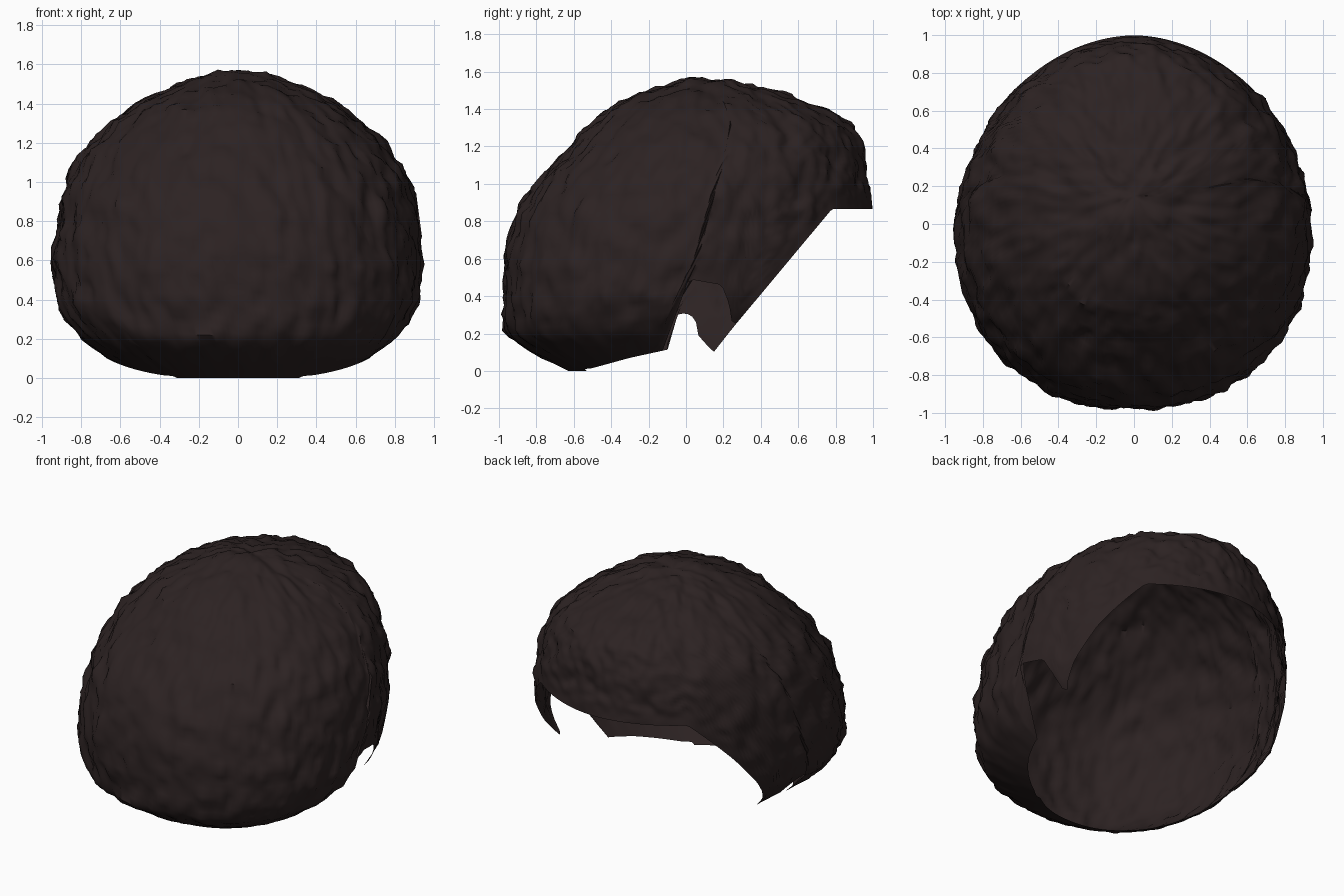
import bpy, bmesh, math
from mathutils import Vector, noise

if "Cube" in bpy.data.objects:
    bpy.data.objects.remove(bpy.data.objects["Cube"])

COLS, ROWS, TOP = 256, 46, 1.565

# Horizontal sections: height, half width, front y, back y, y of widest point
SECTIONS = [
    (1.565, 0, .15, .15, .15), (1.55, .14, -.06, .30, .14),
    (1.5, .30, -.21, .48, .15), (1.45, .42, -.34, .62, .16),
    (1.4, .52, -.43, .77, .18), (1.3, .66, -.54, .90, .19),
    (1.2, .76, -.63, .95, .17), (1.1, .83, -.72, .97, .13),
    (1.0, .88, -.81, .985, .09), (.85, .92, -.91, 1.0, .05),
    (.6, .945, -.98, 1.0, -.02), (.4, .93, -.985, 1.0, -.12),
    (.3, .885, -.98, 1.0, -.17), (.2, .80, -.97, 1.0, -.2),
    (.1, .67, -.83, 1.0, -.2), (.04, .55, -.71, 1.0, -.2),
    (0, .46, -.63, 1.0, -.2)]

# Rim height by y, with a different ear notch on each side
FRONT_RIM = [(-2, 0), (-.63, 0), (-.5, .015), (-.3, .07), (-.07, .12)]
BACK_RIM = [(.25, .23), (.78, .865), (2, .865)]
RIGHT_NOTCH = [(-.05, .3), (-.03, .42), (.02, .49), (.19, .46), (.23, .36)]
LEFT_NOTCH = [(-.05, .3), (0, .31), (.05, .28), (.065, .19), (.12, .13), (.14, .09)]


def lerp_table(table, x):
    """Linear lookup in rows sorted by their first value."""
    for a, b in zip(table, table[1:]):
        if x <= b[0]:
            k = (x - a[0]) / (b[0] - a[0])
            return [p + (q - p) * k for p, q in zip(a[1:], b[1:])]
    return table[-1][1:]


# Square-root spacing keeps the crown round
DEPTHS = [(math.sqrt(TOP - s[0]),) + s[1:] for s in SECTIONS]


def section_point(angle, z):
    """Point of the smooth head form at a height."""
    c, sn = math.cos(angle), math.sin(angle)
    half, front, back, mid = lerp_table(DEPTHS, math.sqrt(max(0, TOP - z)))
    power = 2 / 2.15 if sn < 0 else 2 / 1.88
    reach = (back - mid) if sn > 0 else (mid - front)
    return Vector((half * math.copysign(abs(c) ** power, c),
                   mid + reach * math.copysign(abs(sn) ** power, sn), z))


def rim_height(angle):
    """Height where a column first meets the rim, going down."""
    rim = FRONT_RIM + (RIGHT_NOTCH if math.cos(angle) > 0 else LEFT_NOTCH) + BACK_RIM

    def below(z):
        return z < lerp_table(rim, section_point(angle, z).y)[0]
    z = .95
    while z > 0 and not below(z):
        z -= .01
    if z <= 0:
        return 0
    low, high = z, z + .01
    for _ in range(7):
        z = (low + high) / 2
        low, high = (z, high) if below(z) else (low, z)
    return high


def shell_point(angle, rim, s):
    """Point on the shell, s from crown (0) to rim (1)."""
    w = .5 * s * s + .25 * (1 - math.cos(math.pi * s))
    p = section_point(angle, TOP - (TOP - rim) * w)
    # Clumpy surface that calms down toward the rim
    fade = min(1, (1 - s) / .15)
    bump = .026 * noise.noise(p * 8) + .02 * noise.noise(p * 17) - .006
    # One small tuft on the front
    bump += .03 * max(0, 1 - (p - Vector((.45, -.74, .95))).length / .06)
    return p + (p - Vector((0, 0, .6))).normalized() * bump * fade


# Shell: columns running from the crown to the rim
bm = bmesh.new()
angles = [2 * math.pi * i / COLS for i in range(COLS)]
rims = [rim_height(a) for a in angles]
crown = bm.verts.new(shell_point(0, rims[0], 0))
rings = [[bm.verts.new(shell_point(a, r, j / ROWS)) for a, r in zip(angles, rims)]
         for j in range(1, ROWS + 1)]
for i in range(COLS):
    k = (i + 1) % COLS
    bm.faces.new((crown, rings[0][i], rings[0][k]))
    for upper, lower in zip(rings, rings[1:]):
        bm.faces.new((upper[i], lower[i], lower[k], upper[k]))

# Even out the dense fan of triangles near the crown
bmesh.ops.remove_doubles(bm, verts=bm.verts, dist=.006)
mesh = bpy.data.meshes.new("hair_cap")
bm.to_mesh(mesh)
bm.free()

hair = bpy.data.objects.new("hair_cap", mesh)
bpy.context.collection.objects.link(hair)
brown = bpy.data.materials.new("dark_brown")
brown.diffuse_color = (.025, .016, .016, 1)
brown.use_nodes = True
brown.node_tree.nodes["Principled BSDF"].inputs["Base Color"].default_value = brown.diffuse_color
mesh.materials.append(brown)

bpy.context.view_layer.objects.active = hair
hair.select_set(True)
bpy.ops.object.shade_smooth_by_angle(angle=math.radians(50))
